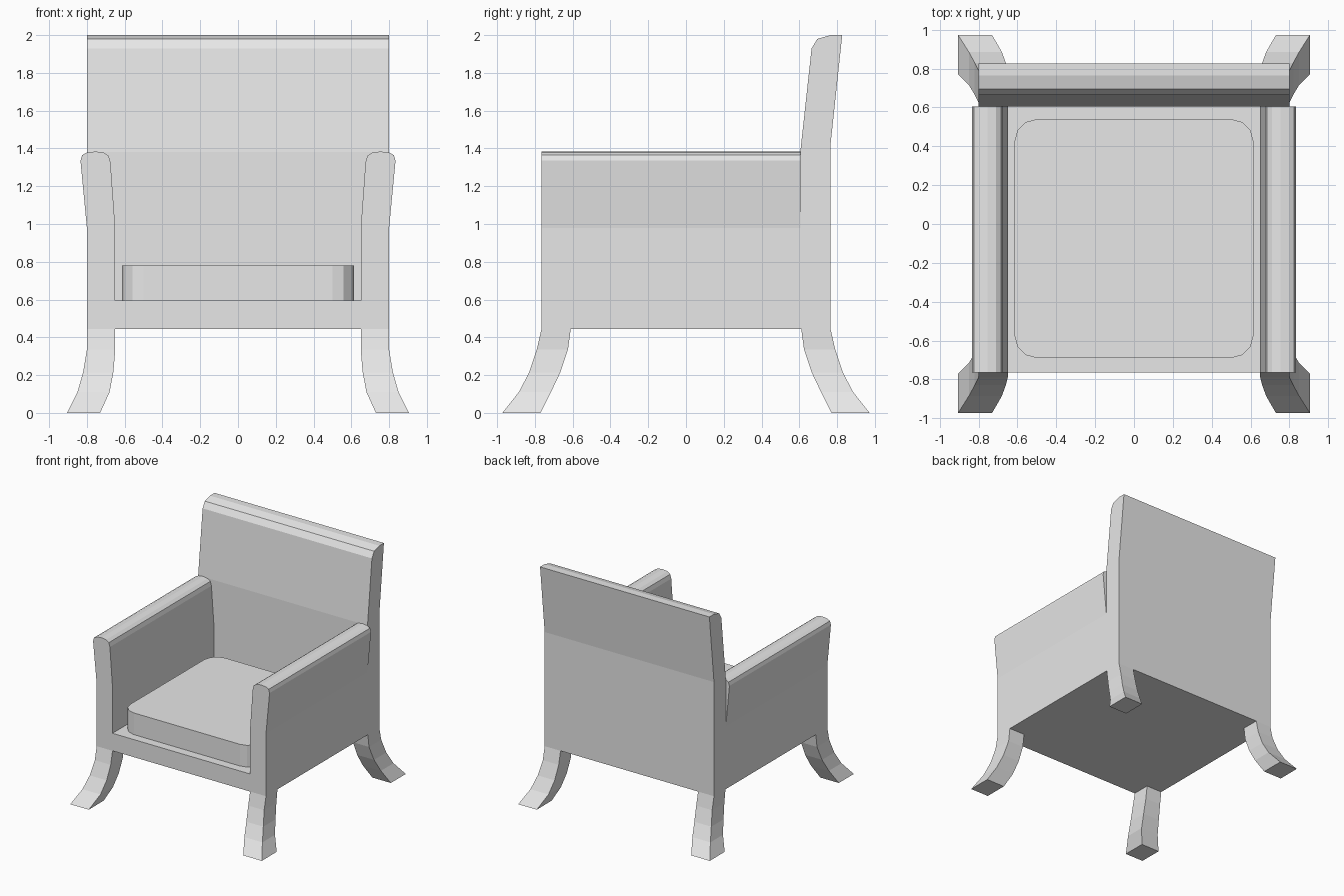
import bpy
import bmesh
from math import cos, sin, pi

cube = bpy.data.objects.get("Cube")
if cube:
    bpy.data.objects.remove(cube, do_unlink=True)

GREY = (0.8, 0.8, 0.8, 1.0)
fabric = bpy.data.materials.new("light_grey")
fabric.use_nodes = True
fabric.diffuse_color = GREY
fabric.node_tree.nodes["Principled BSDF"].inputs["Base Color"].default_value = GREY


def loft(name, rings, mirror_x=False, mirror_y=False):
    """Skin a row of matching rings, cap both ends, and mirror if asked."""
    bm = bmesh.new()
    loops = [[bm.verts.new(p) for p in ring] for ring in rings]
    n = len(loops[0])
    for a, b in zip(loops, loops[1:]):
        for i in range(n):
            j = (i + 1) % n
            bm.faces.new((a[i], a[j], b[j], b[i]))
    bm.faces.new(loops[0])
    bm.faces.new(loops[-1])
    bmesh.ops.recalc_face_normals(bm, faces=bm.faces)
    mesh = bpy.data.meshes.new(name)
    bm.to_mesh(mesh)
    bm.free()
    mesh.materials.append(fabric)
    obj = bpy.data.objects.new(name, mesh)
    bpy.context.collection.objects.link(obj)
    if mirror_x or mirror_y:
        mod = obj.modifiers.new("Mirror", 'MIRROR')
        mod.use_axis = (mirror_x, mirror_y, False)
        mod.use_mirror_merge = False
    return obj


WIDTH, INNER = 0.8, 0.65          # outer and inner half widths
FRONT, BACK, REST = -0.765, 0.765, 0.605
BOTTOM, SEAT = 0.445, 0.595

# Seat base between the arms
base = [(-INNER, FRONT), (INNER, FRONT), (INNER, REST), (-INNER, REST)]
loft("seat_base", [[(x, y, z) for x, y in base] for z in (BOTTOM, SEAT)])

# Flared arms with rounded tops
arm = [(INNER, BOTTOM), (WIDTH, BOTTOM), (WIDTH, 0.98), (0.834, 1.335),
       (0.825, 1.365), (0.80, 1.378), (0.755, 1.384), (0.71, 1.378),
       (0.685, 1.36), (0.675, 1.325), (INNER, 0.98)]
loft("arms", [[(x, y, z) for x, z in arm] for y in (FRONT, REST)], mirror_x=True)

# Backrest, leaning back above the arms
back = [(REST, BOTTOM), (BACK, BOTTOM), (BACK, 1.42), (0.827, 2.0),
        (0.765, 2.0), (0.695, 1.98), (0.665, 1.93), (REST, 1.38)]
loft("backrest", [[(x, y, z) for y, z in back] for x in (-WIDTH, WIDTH)])

# Cushion with rounded corners
RADIUS, STEPS = 0.115, 3
cushion = []
for quarter, (cx, cy) in enumerate([(0.5, 0.425), (-0.5, 0.425),
                                    (-0.5, -0.575), (0.5, -0.575)]):
    for s in range(STEPS + 1):
        a = (quarter + s / STEPS) * pi / 2
        cushion.append((cx + RADIUS * cos(a), cy + RADIUS * sin(a)))
loft("cushion", [[(x, y, z) for x, y in cushion] for z in (SEAT, 0.78)])

# Splayed legs: height, inner x, outer x, inner y, outer y
leg = [(BOTTOM, 0.65, 0.80, 0.61, 0.765),
       (0.335, 0.65, 0.80, 0.625, 0.79),
       (0.215, 0.66, 0.82, 0.665, 0.83),
       (0.11, 0.68, 0.85, 0.715, 0.885),
       (0.0, 0.73, 0.905, 0.77, 0.972)]
loft("legs", [[(x0, y0, z), (x1, y0, z), (x1, y1, z), (x0, y1, z)]
              for z, x0, x1, y0, y1 in leg], mirror_x=True, mirror_y=True)
